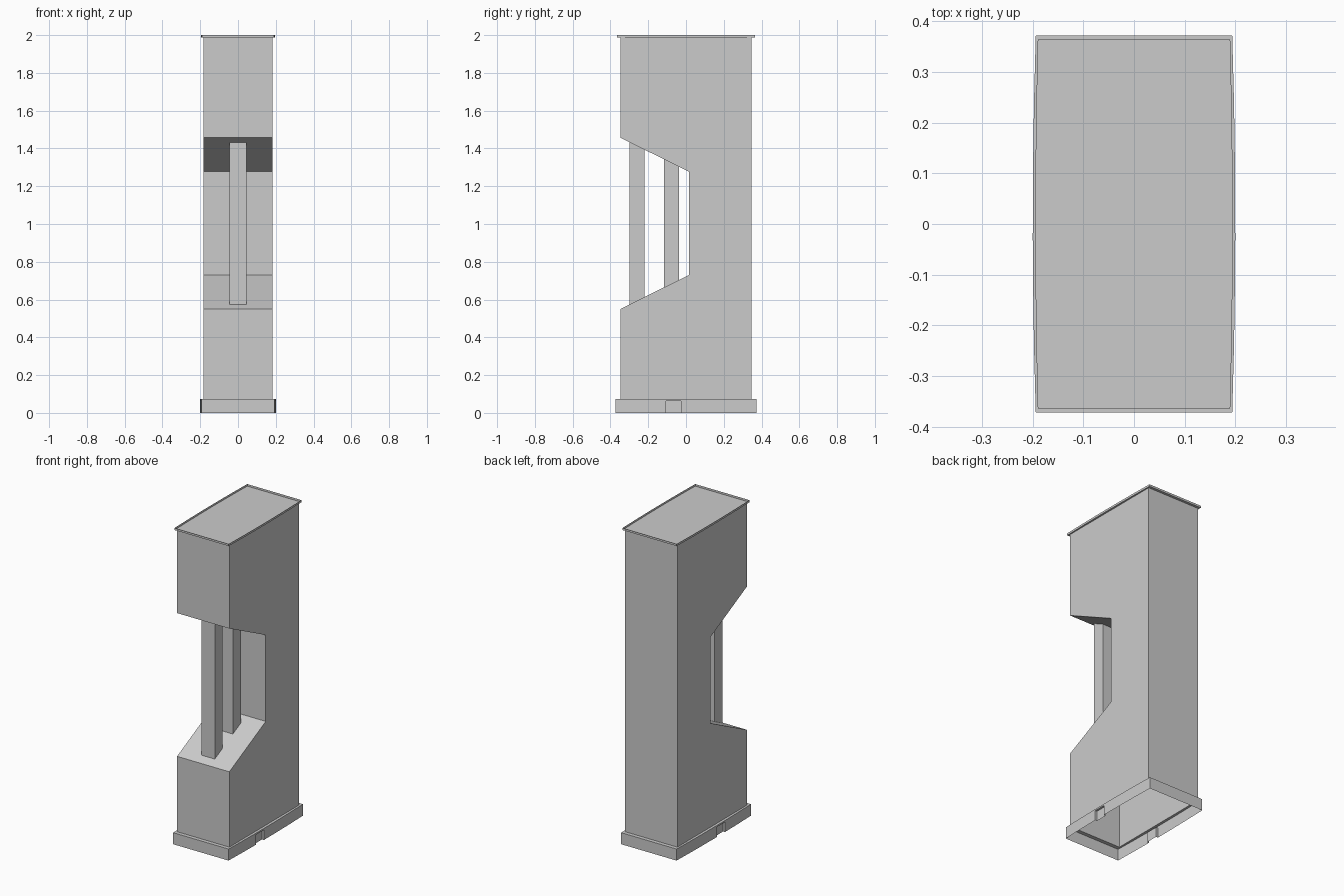
import bpy

if "Cube" in bpy.data.objects:
    bpy.data.objects.remove(bpy.data.objects["Cube"])

BODY_X, BODY_Y = 0.183, 0.348
BASE_TOP, CAP_LOW, CAP_TOP = 0.073, 1.987, 2.0
NOTCH = (-0.105, -0.027)
NOTCH_TOP, NOTCH_DEPTH = 0.063, 0.013


def make_object(name, verts, faces):
    mesh = bpy.data.meshes.new(name)
    mesh.from_pydata(verts, [], faces)
    mesh.update()
    obj = bpy.data.objects.new(name, mesh)
    bpy.context.collection.objects.link(obj)
    return obj


def extrude_profile(name, profile, half_width, open_edges=(), sides=True):
    """Extrude a (y, z) outline across x, leaving the listed edges open."""
    n = len(profile)
    verts = [(x, y, z) for x in (half_width, -half_width) for y, z in profile]
    faces = [(i, i + n, (i + 1) % n + n, (i + 1) % n)
             for i in range(n) if i not in open_edges]
    if sides:
        faces += [tuple(range(n)), tuple(reversed(range(n, 2 * n)))]
    return make_object(name, verts, faces)


def bowed_outline(half_x, half_y, bow):
    """Rectangle whose long sides bow gently outwards (counter-clockwise)."""
    ys = [-half_y, -0.24, NOTCH[0], NOTCH[1], 0.1, 0.24, half_y]
    right = [(half_x + bow * (1 - (y / half_y) ** 2), y) for y in ys]
    left = [(-x, y) for x, y in reversed(right)]
    return right + left


def make_tray(name, outline, z_ledge, z_rim, notched=False):
    """Thin outer wall joined to the body by a flat ledge."""
    n = len(outline)
    inner = [(max(-BODY_X, min(BODY_X, x)), max(-BODY_Y, min(BODY_Y, y)))
             for x, y in outline]
    verts = ([(x, y, z_rim) for x, y in outline]
             + [(x, y, z_ledge) for x, y in outline]
             + [(x, y, z_ledge) for x, y in inner])
    faces = []
    up = z_rim > z_ledge
    for i in range(n):
        j = (i + 1) % n
        ledge = (i + n, j + n, j + 2 * n, i + 2 * n)
        faces.append(ledge[::-1] if up else ledge)
        (x0, y0), (x1, y1) = outline[i], outline[j]
        if notched and {y0, y1} == set(NOTCH):
            # small pocket in the side of the plinth
            d = -NOTCH_DEPTH if x0 > 0 else NOTCH_DEPTH
            k = len(verts)
            verts += [(x0, y0, NOTCH_TOP), (x1, y1, NOTCH_TOP),
                      (x0 + d, y0, NOTCH_TOP), (x1 + d, y1, NOTCH_TOP),
                      (x0 + d, y0, z_rim), (x1 + d, y1, z_rim)]
            faces += [(k, k + 1, j + n, i + n), (k + 4, k + 5, k + 3, k + 2),
                      (k + 2, k + 3, k + 1, k), (i, k + 4, k + 2, k),
                      (k + 5, j, k + 1, k + 3)]
        else:
            wall = (i, j, j + n, i + n)
            faces.append(wall[::-1] if up else wall)
    return make_object(name, verts, faces)


# hollow cabinet body with the angled opening at the front
body = [(-BODY_Y, BASE_TOP), (BODY_Y, BASE_TOP), (BODY_Y, CAP_LOW),
        (-BODY_Y, CAP_LOW), (-BODY_Y, 1.457), (0.016, 1.277),
        (0.016, 0.73), (-BODY_Y, 0.55)]
extrude_profile("cabinet_body", body, BODY_X, open_edges=(0,))

# two square pillars, ends following the sloping surfaces
slope = (0.73 - 0.55) / (0.016 + BODY_Y)
for name, y0 in (("front_pillar", -0.298), ("rear_pillar", -0.117)):
    y1 = y0 + 0.079
    a, b = (slope * (y + BODY_Y) for y in (y0, y1))
    extrude_profile(name, [(y0, 0.55 + a), (y1, 0.55 + b),
                           (y1, 1.457 - b), (y0, 1.457 - a)],
                    0.046, open_edges=(0, 2))

# plinth and top rim
make_tray("plinth", bowed_outline(0.194, 0.372, 0.006), BASE_TOP, 0.0, True)
make_tray("top_rim", bowed_outline(0.19, 0.364, 0.005), CAP_LOW, CAP_TOP)
